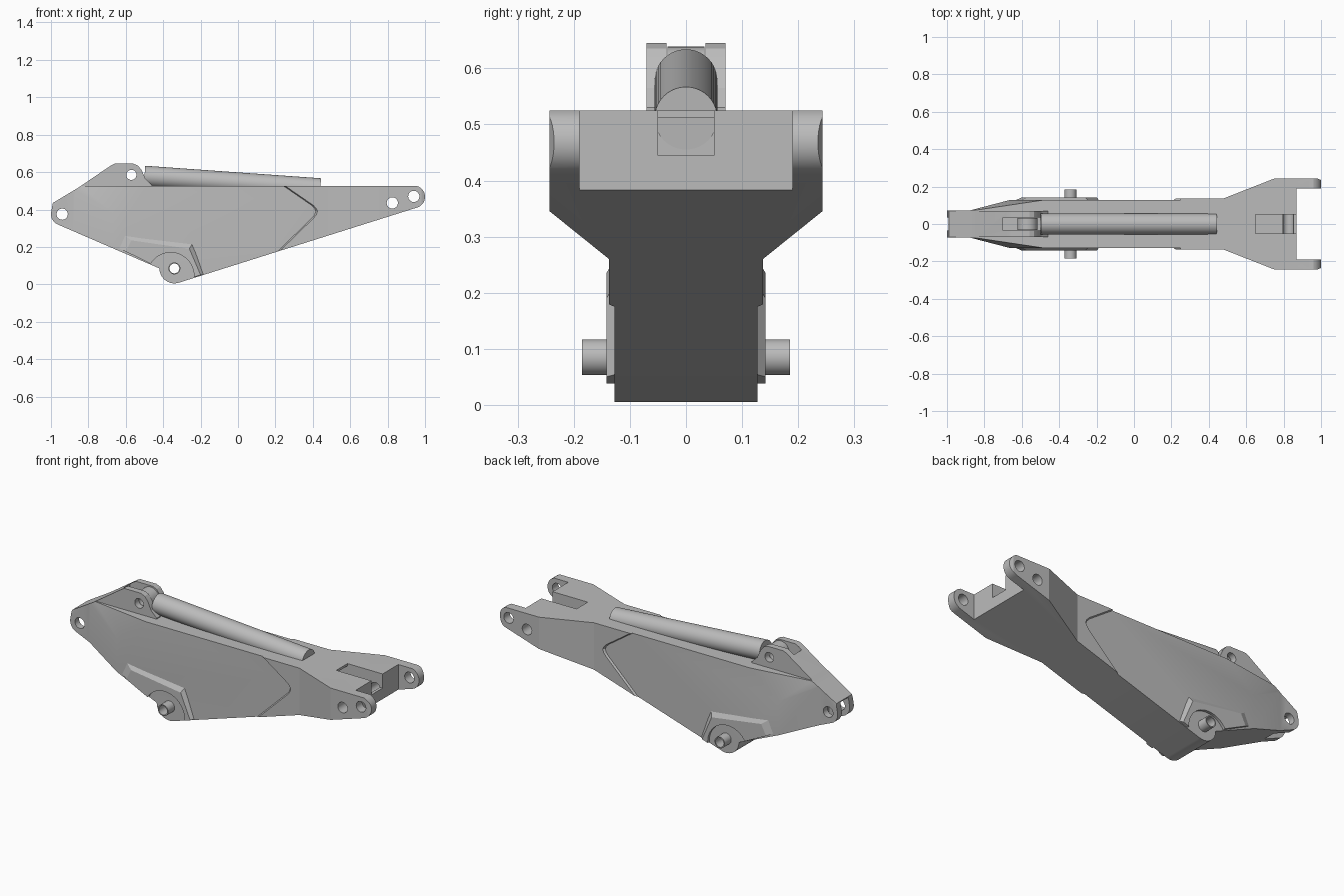
import bpy, bmesh, math
from mathutils import Vector

if "Cube" in bpy.data.objects:
    bpy.data.objects.remove(bpy.data.objects["Cube"])

grey = bpy.data.materials.new("plain grey")
grey.diffuse_color = (0.5, 0.5, 0.5, 1)
grey.use_nodes = True
grey.node_tree.nodes["Principled BSDF"].inputs["Base Color"].default_value = grey.diffuse_color


def arc(cx, cz, r, a0, a1, n=12):
    return [(cx + r * math.cos(math.radians(a0 + (a1 - a0) * i / n)),
             cz + r * math.sin(math.radians(a0 + (a1 - a0) * i / n))) for i in range(n + 1)]


def link(name, bm):
    bmesh.ops.recalc_face_normals(bm, faces=bm.faces)
    me = bpy.data.meshes.new(name)
    bm.to_mesh(me)
    bm.free()
    me.materials.append(grey)
    ob = bpy.data.objects.new(name, me)
    bpy.context.collection.objects.link(ob)
    return ob


def loft(name, p0, p1, a, b, axis="y"):
    """Solid between two matching outlines, at a and b along the axis."""
    bm = bmesh.new()
    def at(p, t):
        return bm.verts.new((p[0], t, p[1]) if axis == "y" else (p[0], p[1], t))
    r0 = [at(p, a) for p in p0]
    r1 = [at(p, b) for p in p1]
    n = len(r0)
    bm.faces.new(r0)
    bm.faces.new(r1[::-1])
    for i in range(n):
        j = (i + 1) % n
        bm.faces.new((r0[i], r1[i], r1[j], r0[j]))
    return link(name, bm)


def prism(name, pts, a, b, axis="y"):
    return loft(name, pts, pts, a, b, axis)


def box(x0, x1, y0, y1, z0, z1):
    return prism("cutter", [(x0, z0), (x1, z0), (x1, z1), (x0, z1)], y0, y1)


def disc(name, cx, cz, r, a, b, n=32):
    return prism(name, arc(cx, cz, r, 0, 360, n)[:-1], a, b)


def rod(name, p0, p1, r):
    """Cylinder between two points."""
    p0, p1 = Vector(p0), Vector(p1)
    bm = bmesh.new()
    bmesh.ops.create_cone(bm, cap_ends=True, segments=40, radius1=r, radius2=r,
                          depth=(p1 - p0).length)
    rot = Vector((0, 0, 1)).rotation_difference(p1 - p0).to_matrix()
    for v in bm.verts:
        v.co = rot @ v.co + (p0 + p1) / 2
    return link(name, bm)


def boolean(ob, cutter, op="DIFFERENCE", keep=False):
    m = ob.modifiers.new("cut", "BOOLEAN")
    m.object, m.operation, m.solver = cutter, op, "EXACT"
    bpy.context.view_layer.update()
    dg = bpy.context.evaluated_depsgraph_get()
    me = bpy.data.meshes.new_from_object(ob.evaluated_get(dg))
    ob.modifiers.clear()
    ob.data = me
    if not keep:
        bpy.data.objects.remove(cutter)


# Arm body: side profile crossed with the plan outline
side = ([(-0.84, 0.525), (-0.99, 0.435)] + arc(-0.94, 0.375, 0.06, 175, 243, 8)
        + arc(-0.34, 0.085, 0.08, 180, 288, 12) + arc(0.94, 0.468, 0.06, -72, 72, 14)
        + [(0.945, 0.525)])
body = prism("arm_body", side, -0.4, 0.4)
half = [(-1.1, 0.072), (-0.88, 0.072), (-0.63, 0.137), (0.48, 0.137), (0.75, 0.243),
        (0.98, 0.243), (1.0, 0.235), (1.1, 0.235)]
plan = prism("plan", half + [(x, -y) for x, y in half[::-1]], -0.2, 0.9, "z")

# Sloped facets on the upper nose
bm = bmesh.new()
bm.from_mesh(plan.data)
for s in (1, -1):
    res = bmesh.ops.bisect_plane(bm, geom=bm.verts[:] + bm.edges[:] + bm.faces[:],
                                 plane_co=(-0.665, 0.13 * s, 0.37),
                                 plane_no=(-0.149, s, 0.187), clear_outer=True)
    cut = [e for e in res["geom_cut"] if isinstance(e, bmesh.types.BMEdge)]
    bmesh.ops.holes_fill(bm, edges=cut, sides=0)
bmesh.ops.recalc_face_normals(bm, faces=bm.faces)
bm.to_mesh(plan.data)
bm.free()
boolean(body, plan, "INTERSECT")

# Recessed side panels with a chevron end
chevron = [(-1.2, 0.8), (0.10, 0.633), (0.257, 0.525), (0.406, 0.422), (0.422, 0.405),
           (0.428, 0.39), (0.422, 0.372), (0.406, 0.353), (0.235, 0.187), (0.135, 0.09),
           (-1.2, -0.2)]
inner = [(x - 0.012, z) for x, z in chevron]
for s in (1, -1):
    boolean(body, loft("cutter", inner, chevron, 0.127 * s, 0.14 * s))

# Fork slots, top pocket and pin holes
boolean(body, box(0.87, 1.2, -0.19, 0.19, 0.1, 0.8))
boolean(body, box(0.65, 0.9, -0.05, 0.05, 0.445, 0.8))
boolean(body, box(0.435, 0.66, -0.05, 0.05, 0.445, 0.512))
boolean(body, box(-1.2, -0.87, -0.035, 0.035, 0.2, 0.43))
for x, z in ((0.94, 0.47), (0.825, 0.435), (-0.94, 0.375), (-0.34, 0.085)):
    boolean(body, disc("cutter", x, z, 0.03, -0.5, 0.5))

# Raised pads round the lower pivot
base = [(-0.62, 0.27), (-0.24, 0.225), (-0.18, 0.056), (-0.26, 0.03), (-0.42, 0.087),
        (-0.65, 0.2)]
top = [(-0.57, 0.235), (-0.26, 0.19), (-0.2, 0.05), (-0.26, 0.03), (-0.42, 0.087),
       (-0.60, 0.175)]
parts = [body]
for s, side_name in ((1, "back"), (-1, "front")):
    pad = loft("pivot_pad_" + side_name, base, top, 0.12 * s, 0.142 * s)
    boolean(pad, disc("cutter", -0.36, 0.045, 0.125, -0.5, 0.5, 48))
    parts.append(pad)

# Hollow pivot pin
pin = disc("pivot_pin", -0.34, 0.085, 0.032, -0.185, 0.185)
boolean(pin, disc("cutter", -0.34, 0.085, 0.026, -0.5, 0.5))
parts.append(pin)

# Cylinder ears on the nose
ears = prism("cylinder_ears", [(-0.86, 0.47), (-0.865, 0.51), (-0.84, 0.526), (-0.68, 0.635),
             (-0.66, 0.645), (-0.56, 0.645), (-0.535, 0.635), (-0.515, 0.61), (-0.495, 0.565),
             (-0.46, 0.53), (-0.46, 0.47)], -0.07, 0.07)
boolean(ears, box(-0.7, -0.3, -0.035, 0.035, 0.52, 0.8))
boolean(ears, disc("cutter", -0.57, 0.585, 0.027, -0.5, 0.5))
parts.append(ears)

# Hydraulic cylinder with an open end and a pin eye
tube = rod("cylinder_tube", (-0.5, 0, 0.578), (0.44, 0, 0.511), 0.056)
bore = rod("cutter", (0.2, 0, 0.528), (0.46, 0, 0.5095), 0.03)
boolean(tube, bore, keep=True)
boolean(body, bore)
eye = disc("cylinder_eye", -0.57, 0.585, 0.054, -0.033, 0.033)
boolean(eye, disc("cutter", -0.57, 0.585, 0.027, -0.5, 0.5))
parts += [tube, eye]

# Smooth round faces, keep edges sharp
for ob in parts:
    bpy.ops.object.select_all(action="DESELECT")
    ob.select_set(True)
    bpy.context.view_layer.objects.active = ob
    bpy.ops.object.shade_smooth_by_angle(angle=math.radians(20))
